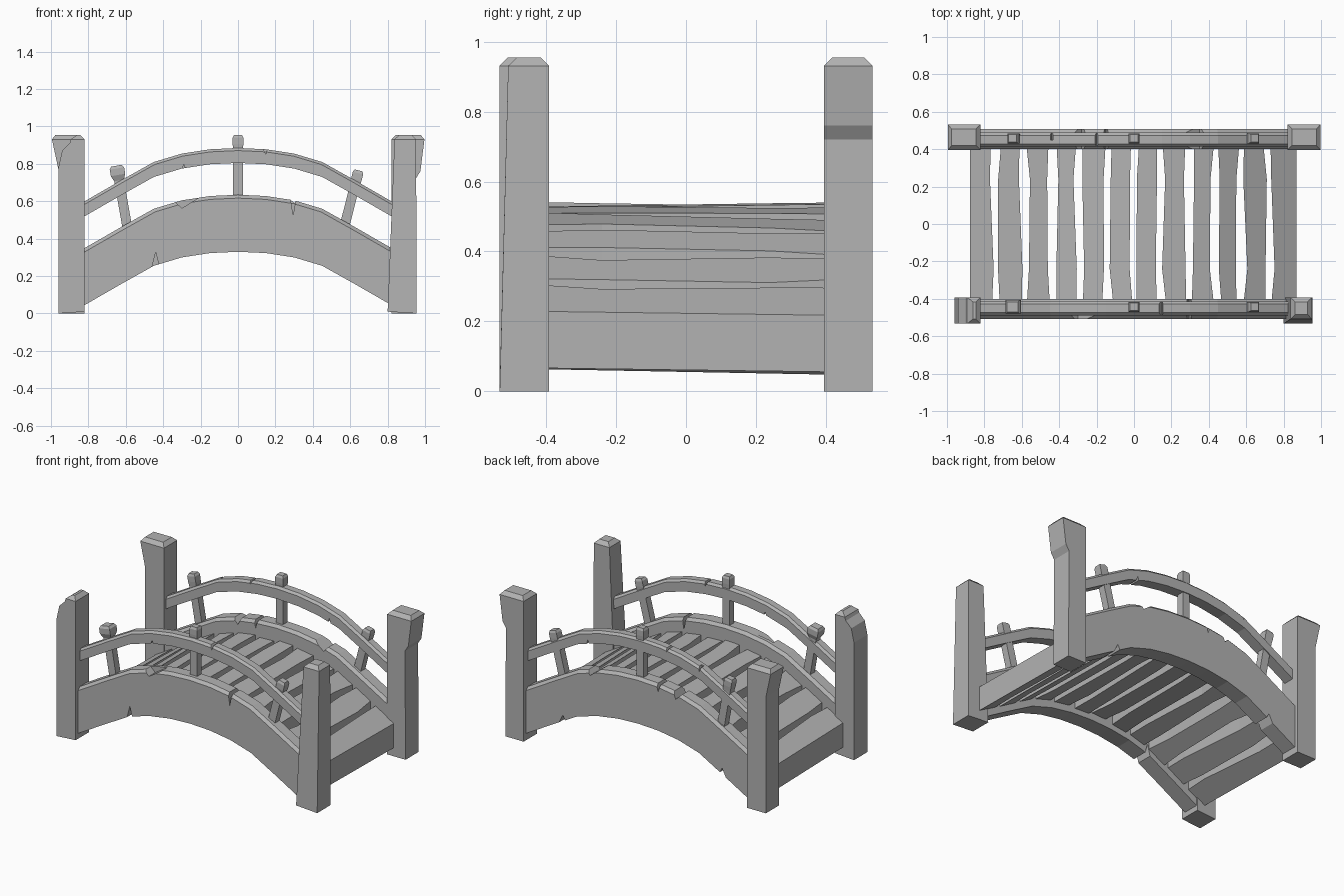
import bpy, bmesh, random
from mathutils import Vector

random.seed(4)
cube = bpy.data.objects.get("Cube")
if cube:
    bpy.data.objects.remove(cube, do_unlink=True)

grey = bpy.data.materials.new("weathered_grey")
grey.use_nodes = True
colour = (0.45, 0.45, 0.45, 1)
grey.diffuse_color = colour
grey.node_tree.nodes["Principled BSDF"].inputs["Base Color"].default_value = colour

# Half of the arch line: distance from the middle, drop below the crown
ARCH = [(0, 0), (0.15, 0.007), (0.3, 0.03), (0.45, 0.075), (0.62, 0.17), (0.82, 0.285), (0.9, 0.33)]


def drop(x):
    x = abs(x)
    for (x0, d0), (x1, d1) in zip(ARCH, ARCH[1:]):
        if x <= x1:
            break
    return d0 + (d1 - d0) * (x - x0) / (x1 - x0)


def finish(name, bm):
    bmesh.ops.recalc_face_normals(bm, faces=bm.faces)
    mesh = bpy.data.meshes.new(name)
    bm.to_mesh(mesh)
    bm.free()
    mesh.materials.append(grey)
    obj = bpy.data.objects.new(name, mesh)
    bpy.context.collection.objects.link(obj)
    return obj


def loft(sections):
    """Solid through matching rings of points."""
    bm = bmesh.new()
    rings = [[bm.verts.new(p) for p in ring] for ring in sections]
    for r, s in zip(rings, rings[1:]):
        for k in range(len(r)):
            n = (k + 1) % len(r)
            bm.faces.new((r[k], r[n], s[n], s[k]))
    bm.faces.new(rings[0])
    bm.faces.new(rings[-1])
    bmesh.ops.recalc_face_normals(bm, faces=bm.faces)
    return bm


def slab(outline, y0, y1):
    return loft([[(x, y, z) for x, z in outline] for y in (y0, y1)])


def chamfer(bm, edges, width):
    bmesh.ops.bevel(bm, geom=edges, offset=width, segments=1, affect='EDGES', profile=0.5)


def notch(obj, x, z, width, depth, y0, y1, lean=0.0):
    """Cut a splintered wedge; a negative depth cuts upward from below."""
    lip = 0.03 if depth > 0 else -0.03
    wedge = [(x - width / 2, z + lip), (x + width / 2, z + lip), (x + lean, z - depth)]
    cutter = finish("notch_cutter", slab(wedge, y0, y1))
    cutter.hide_render = True
    mod = obj.modifiers.new("notch", 'BOOLEAN')
    mod.operation = 'DIFFERENCE'
    mod.solver = 'EXACT'
    mod.object = cutter
    bpy.context.view_layer.objects.active = obj
    bpy.ops.object.modifier_apply(modifier=mod.name)
    bpy.data.objects.remove(cutter, do_unlink=True)


def arched_beam(name, crown, height, end, y0, y1, bevel):
    half = [x for x, d in ARCH[1:-1] if x < end] + [end]
    xs = [-x for x in reversed(half)] + [0] + half
    outline = [(x, crown - drop(x)) for x in xs]
    outline += [(x, crown - height - drop(x)) for x in reversed(xs)]
    bm = slab(outline, y0, y1)
    edges = [e for e in bm.edges
             if any(f.normal.z > 0.5 for f in e.link_faces)
             and any(abs(f.normal.y) > 0.9 for f in e.link_faces)]
    chamfer(bm, edges, bevel)
    return finish(name, bm)


# Side girders and hand rails
GIRDER, RAIL = 0.635, 0.885
beams = {}
for side, s in (("front", -1), ("back", 1)):
    ys = sorted((s * 0.4, s * 0.507))
    beams[side + "_girder"] = arched_beam(side + "_girder", GIRDER, 0.305, 0.87, *ys, 0.018)
    ys = sorted((s * 0.415, s * 0.488))
    beams[side + "_rail"] = arched_beam(side + "_rail", RAIL, 0.08, 0.86, *ys, 0.014)

# Splits and chips: beam, x, width, depth, lean, inner and outer reach
CHIPS = [
    ("front_girder", -0.28, 0.2, 0.045, -0.02, 0.44, 0.6),
    ("front_girder", 0.295, 0.035, 0.08, 0, 0.3, 0.6),
    ("front_girder", -0.44, 0.05, -0.07, 0, 0.3, 0.6),
    ("back_girder", 0.33, 0.15, 0.04, 0.02, 0.3, 0.6),
    ("back_girder", -0.15, 0.04, 0.05, 0, 0.3, 0.6),
    ("back_girder", -0.3, 0.1, 0.04, 0.02, 0.3, 0.6),
    ("back_girder", 0.55, 0.07, -0.04, 0, 0.3, 0.6),
    ("back_girder", -0.62, 0.07, -0.04, 0, 0.3, 0.6),
    ("front_rail", 0.14, 0.04, 0.03, 0.01, 0.3, 0.6),
    ("front_rail", -0.29, 0.04, -0.02, 0, 0.3, 0.6),
    ("back_rail", -0.44, 0.03, 0.03, 0, 0.45, 0.6),
    ("back_rail", -0.2, 0.04, 0.02, 0, 0.3, 0.6),
    ("back_rail", 0.38, 0.04, -0.025, 0, 0.3, 0.6),
]
for name, x, width, depth, lean, inner, outer in CHIPS:
    s = -1 if name.startswith("front") else 1
    z = (RAIL if "rail" in name else GIRDER) - drop(x)
    if depth < 0:
        z -= 0.08 if "rail" in name else 0.305
    notch(beams[name], x, z, width, depth, *sorted((s * inner, s * outer)), lean)

# Deck planks: thick, slightly crooked boards following the arch
EDGES = [-0.89, -0.74, -0.585, -0.435, -0.295, -0.14, 0, 0.14, 0.29, 0.435, 0.575, 0.72, 0.88]
for i, (a, b) in enumerate(zip(EDGES, EDGES[1:])):
    a, b = a + 0.012, b - 0.012
    sections = []
    tilt = random.uniform(-0.012, 0.006)
    for y in (-0.41, -0.24, 0.24, 0.41):
        left = a + random.uniform(-0.003, 0.02) * (i > 0)
        right = b - random.uniform(-0.003, 0.02) * (i < 11)
        lift = tilt * y / 0.41
        ring = []
        for x, d in ((left, 0.1), (right, 0.1), (right, 0.262), (left, 0.262)):
            ring.append((x, y, GIRDER - d - drop(x) + lift))
        sections.append(ring)
    finish(f"deck_plank_{i + 1}", loft(sections))


# Corner posts: outline in x and z, seen from the front
def post(name, outline, y0, y1, top_y0=None):
    bm = slab(outline, y0, y1)
    if top_y0 is not None:
        for v in bm.verts:
            if v.co.z > 0.5 and v.co.y < y0 + 0.01:
                v.co.y = top_y0
    bm.normal_update()
    top = max(bm.faces, key=lambda f: f.calc_center_median().z)
    chamfer(bm, list(top.edges), 0.024)
    finish(name, bm)


H = 0.955
post("front_right_post", [(-0.96, 0), (-0.82, 0.01), (-0.82, H), (-0.885, H),
                          (-0.9, 0.91), (-0.94, 0.87), (-0.96, 0.78)], -0.533, -0.392)
post("front_left_post", [(0.8, 0.01), (0.955, 0), (0.952, H), (0.838, H)], -0.533, -0.392, -0.508)
post("back_right_post", [(-0.96, 0), (-0.82, 0), (-0.82, H), (-1, H), (-0.96, 0.77)], 0.395, 0.533)
post("back_left_post", [(0.82, 0), (0.955, 0), (0.95, 0.72), (0.975, 0.76), (1, H), (0.82, H)],
     0.395, 0.533)


# Balusters with slightly swollen heads
def baluster(name, foot, head, y, swell):
    foot, head = Vector((foot[0], y, foot[1])), Vector((head[0], y, head[1]))
    axis = (head - foot).normalized()
    across = Vector((axis.z, 0, -axis.x))
    length = (head - foot).length
    sections = []
    for along, w in ((0, 1), (length - 0.08, 1), (length - 0.05, swell),
                     (length - 0.015, swell), (length, swell * 0.75)):
        c = foot + axis * along
        sections.append([c + across * (sx * 0.026 * w) + Vector((0, sy * 0.024 * w, 0))
                         for sx, sy in ((-1, -1), (1, -1), (1, 1), (-1, 1))])
    finish(name, loft(sections))


for side, y in (("front", -0.443), ("back", 0.458)):
    baluster(side + "_middle_baluster", (0, 0.6), (0, H), y, 1.1)
    baluster(side + "_right_baluster", (-0.59, 0.45), (-0.65, 0.79), y,
             1.5 if side == "front" else 1.1)
    baluster(side + "_left_baluster", (0.565, 0.45), (0.645, 0.765), y, 1.1)
